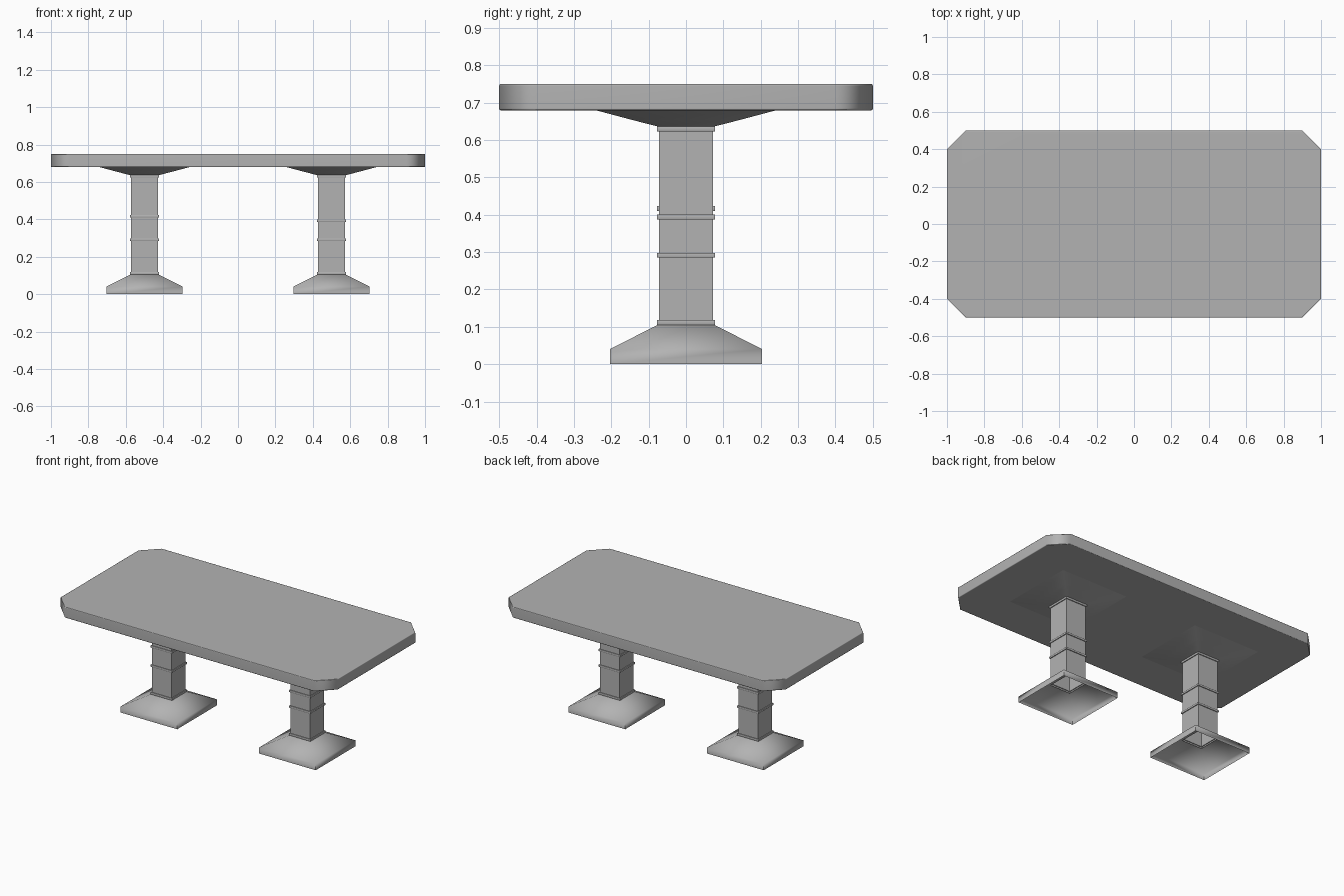
import bpy, bmesh, math

if "Cube" in bpy.data.objects:
    bpy.data.objects.remove(bpy.data.objects["Cube"])

grey = bpy.data.materials.new("dark_grey")
grey.diffuse_color = (0.45, 0.45, 0.45, 1)
grey.use_nodes = True
grey.node_tree.nodes["Principled BSDF"].inputs["Base Color"].default_value = grey.diffuse_color


def finish(name, bm, smooth_angle):
    """Make the object, smooth where faces meet below the given angle."""
    bmesh.ops.recalc_face_normals(bm, faces=bm.faces)
    mesh = bpy.data.meshes.new(name)
    bm.to_mesh(mesh)
    bm.free()
    mesh.shade_smooth()
    mesh.set_sharp_from_angle(angle=math.radians(smooth_angle))
    mesh.materials.append(grey)
    obj = bpy.data.objects.new(name, mesh)
    bpy.context.collection.objects.link(obj)
    return obj


def square_loft(name, x, profile, smooth_angle):
    """Open square shell through (half width, z) stations."""
    bm = bmesh.new()
    rings = [[bm.verts.new((x + sx * h, sy * h, z))
              for sx, sy in ((-1, -1), (1, -1), (1, 1), (-1, 1))]
             for h, z in profile]
    for a, b in zip(rings, rings[1:]):
        for i in range(4):
            j = (i + 1) % 4
            bm.faces.new((a[i], a[j], b[j], b[i]))
    return finish(name, bm, smooth_angle)


def band(z, height=0.013, h=0.072, out=0.078):
    """Raised moulding around the shaft with softened edges."""
    return [(h, z), (out - 0.001, z), (out, z + 0.002),
            (out, z + height - 0.002), (out - 0.001, z + height), (h, z + height)]


# Tabletop: rectangle with clipped corners and lightly eased edges
bm = bmesh.new()
corners = [(-0.9, -0.5), (0.9, -0.5), (1, -0.4), (1, 0.4),
           (0.9, 0.5), (-0.9, 0.5), (-1, 0.4), (-1, -0.4)]
slab = bm.faces.new([bm.verts.new((x, y, 0.679)) for x, y in corners])
up = bmesh.ops.extrude_face_region(bm, geom=[slab], use_keep_orig=True)
bmesh.ops.translate(bm, vec=(0, 0, 0.071),
                    verts=[v for v in up["geom"] if isinstance(v, bmesh.types.BMVert)])
bmesh.ops.recalc_face_normals(bm, faces=bm.faces)
rims = [e for e in bm.edges if abs(e.verts[0].co.z - e.verts[1].co.z) < 0.001]
bmesh.ops.bevel(bm, geom=rims, offset=0.005, segments=2, profile=0.5, affect="EDGES")
top = finish("tabletop", bm, 60)
soft = top.modifiers.new("flat_large_faces", "WEIGHTED_NORMAL")
soft.keep_sharp = True

# Pedestals: hollow foot, banded shaft and flared bracket under the top
for side, x, upper_band in (("left", -0.5, 0.410), ("right", 0.5, 0.387)):
    square_loft(side + "_foot", x, [(0.204, 0), (0.204, 0.04), (0.076, 0.105)], 66)
    square_loft(side + "_shaft", x,
                band(0.105) + band(0.285) + band(upper_band) + band(0.623), 40)
    square_loft(side + "_bracket", x,
                [(0.076, 0.636), (0.15, 0.655), (0.24, 0.679)], 40)
